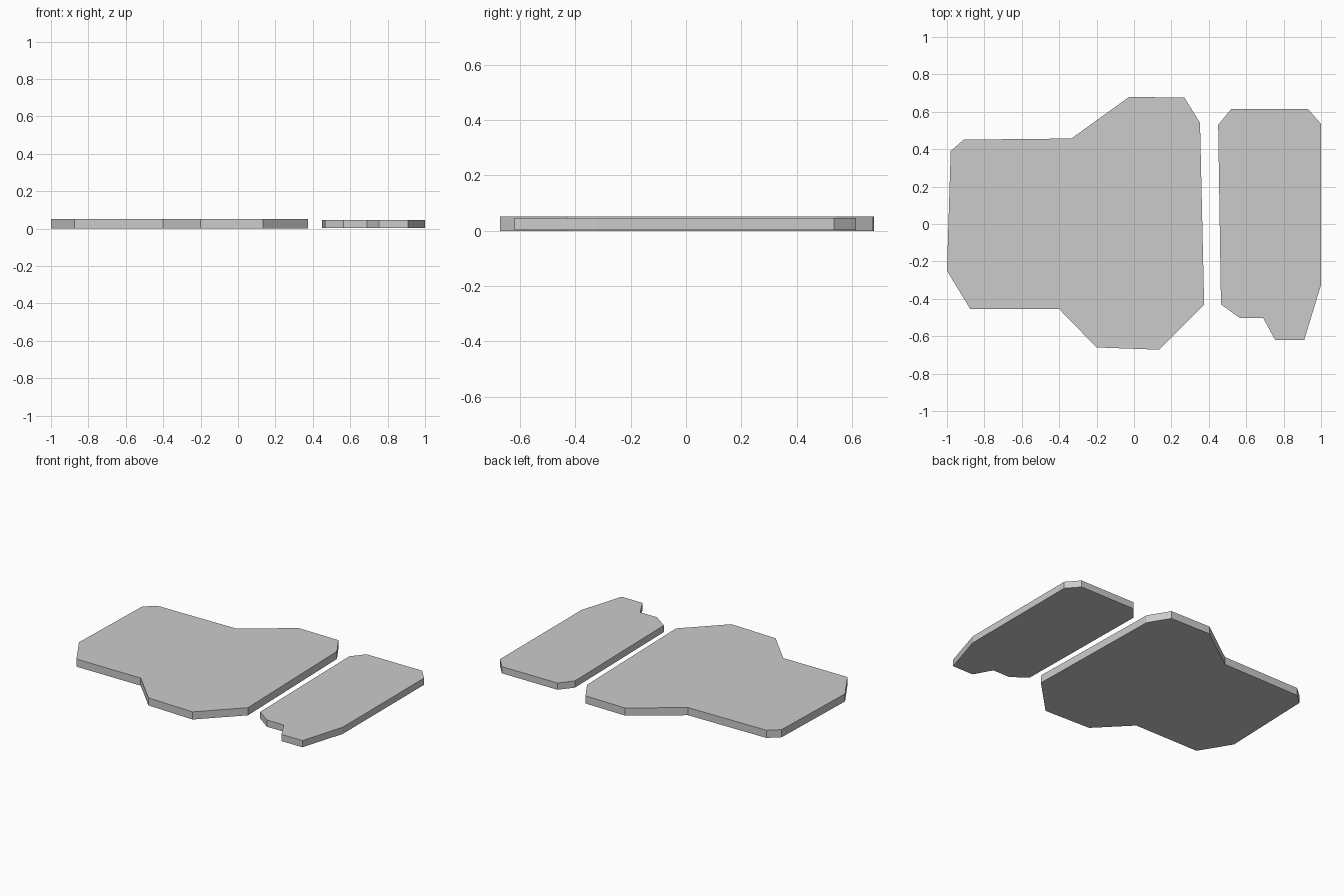
import bpy, bmesh

if "Cube" in bpy.data.objects:
    bpy.data.objects.remove(bpy.data.objects["Cube"])


def plate(name, outline, z0, z1):
    """Extrude a counter-clockwise or clockwise outline into a flat plate."""
    bm = bmesh.new()
    base = bm.faces.new([bm.verts.new((x, y, z0)) for x, y in outline])
    new = bmesh.ops.extrude_face_region(bm, geom=[base], use_keep_orig=True)["geom"]
    top = [v for v in new if isinstance(v, bmesh.types.BMVert)]
    bmesh.ops.translate(bm, verts=top, vec=(0, 0, z1 - z0))
    bmesh.ops.recalc_face_normals(bm, faces=bm.faces[:])
    mesh = bpy.data.meshes.new(name)
    bm.to_mesh(mesh)
    bm.free()
    obj = bpy.data.objects.new(name, mesh)
    bpy.context.collection.objects.link(obj)
    return obj


# Large plate with wide right-hand end
plate("large_plate", [
    (-1.0, -0.25), (-0.875, -0.455), (-0.40, -0.455), (-0.20, -0.66),
    (0.135, -0.672), (0.375, -0.43), (0.353, 0.54), (0.27, 0.675),
    (-0.025, 0.68), (-0.335, 0.457), (-0.91, 0.451), (-0.98, 0.39)], 0.0, 0.051)

# Narrow plate with a notched front corner
plate("narrow_plate", [
    (0.465, -0.43), (0.565, -0.502), (0.69, -0.502), (0.755, -0.62),
    (0.91, -0.62), (1.0, -0.325), (1.0, 0.535), (0.93, 0.615),
    (0.52, 0.615), (0.45, 0.53)], 0.002, 0.047)
